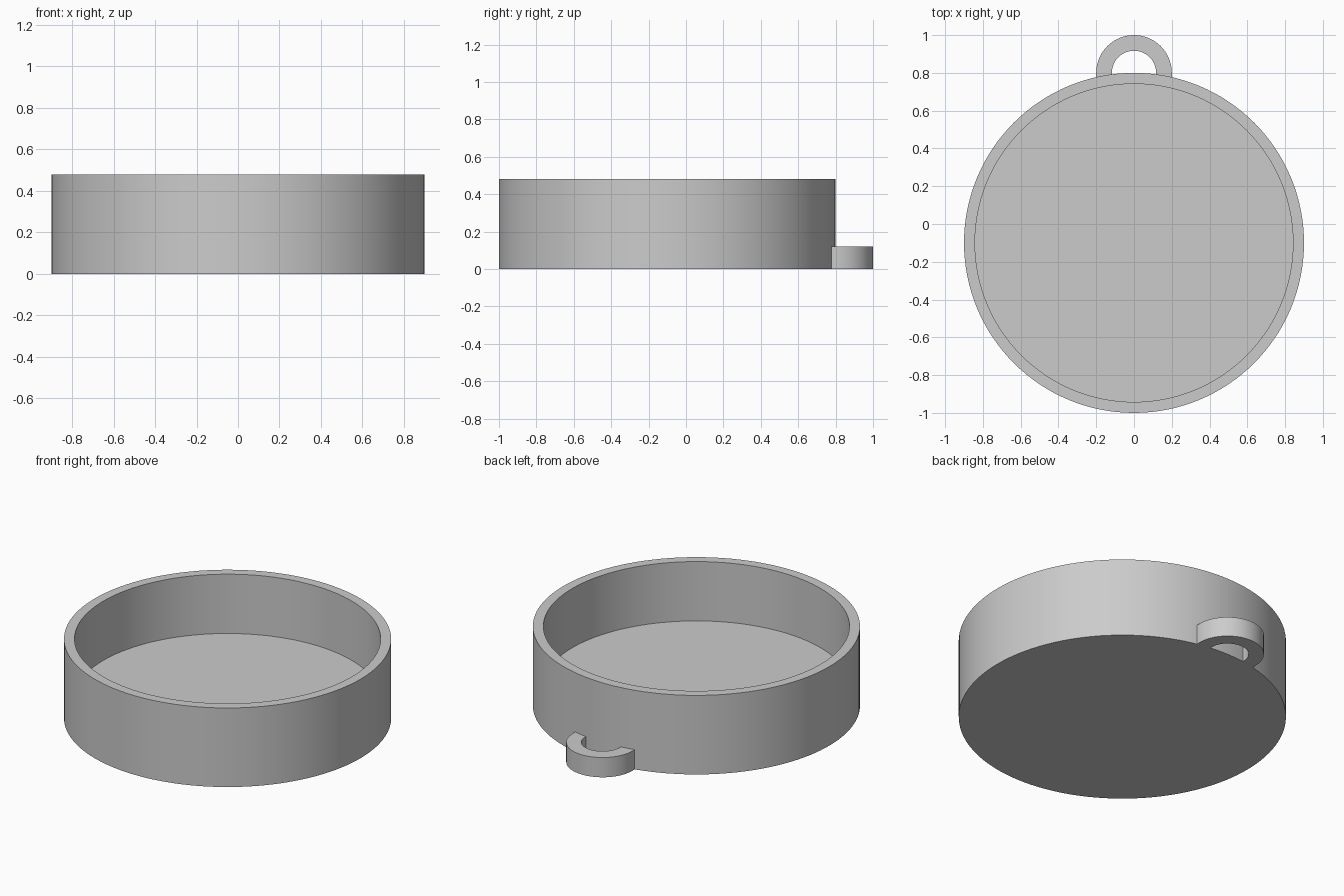
import bpy, bmesh
from math import sin, cos, pi, radians

cube = bpy.data.objects.get("Cube")
if cube:
    bpy.data.objects.remove(cube, do_unlink=True)

CENTRE_Y, OUTER, INNER = -0.1, 0.9, 0.842
HEIGHT, FLOOR = 0.48, 0.12
LOOP_Y, LOOP_OUT, LOOP_IN = 0.8, 0.2, 0.117

grey = bpy.data.materials.new("plain grey")
grey.use_nodes = True
colour = (0.6, 0.6, 0.6, 1)
grey.diffuse_color = colour
grey.node_tree.nodes["Principled BSDF"].inputs["Base Color"].default_value = colour


def make_object(name, bm):
    bmesh.ops.recalc_face_normals(bm, faces=bm.faces)
    mesh = bpy.data.meshes.new(name)
    bm.to_mesh(mesh)
    bm.free()
    mesh.materials.append(grey)
    obj = bpy.data.objects.new(name, mesh)
    bpy.context.collection.objects.link(obj)
    return obj


def extrude_outline(name, points, height):
    bm = bmesh.new()
    face = bm.faces.new([bm.verts.new((x, y, 0)) for x, y in points])
    top = bmesh.ops.extrude_face_region(bm, geom=[face])["geom"]
    verts = [v for v in top if isinstance(v, bmesh.types.BMVert)]
    bmesh.ops.translate(bm, verts=verts, vec=(0, 0, height))
    return make_object(name, bm)


def arc(radius, centre_y, turn, steps):
    return [(radius * cos(turn * i / steps), centre_y + radius * sin(turn * i / steps))
            for i in range(steps + 1)]


# Round dish: a disc whose top is inset to a rim and sunk to the floor
dish = extrude_outline("round_dish", arc(OUTER, CENTRE_Y, 2 * pi, 128)[:-1], HEIGHT)
bm = bmesh.new()
bm.from_mesh(dish.data)
top = max(bm.faces, key=lambda f: f.calc_center_median().z)
bmesh.ops.inset_region(bm, faces=[top], thickness=OUTER - INNER)
well = bmesh.ops.extrude_discrete_faces(bm, faces=[top])["faces"][0]
bmesh.ops.translate(bm, verts=well.verts, vec=(0, 0, FLOOR - HEIGHT))
bm.to_mesh(dish.data)
bm.free()

# Hanging loop: half ring with short legs that end inside the dish wall
leg_y = 0.755
outline = ([(LOOP_OUT, leg_y)] + arc(LOOP_OUT, LOOP_Y, pi, 40) + [(-LOOP_OUT, leg_y)]
           + [(-LOOP_IN, leg_y)] + arc(LOOP_IN, LOOP_Y, pi, 40)[::-1] + [(LOOP_IN, leg_y)])
loop = extrude_outline("hanging_loop", outline, FLOOR)

# Merge the loop into the dish
union = dish.modifiers.new("join_loop", "BOOLEAN")
union.operation = "UNION"
union.solver = "EXACT"
union.object = loop
bpy.ops.object.select_all(action="DESELECT")
dish.select_set(True)
bpy.context.view_layer.objects.active = dish
bpy.ops.object.modifier_apply(modifier=union.name)
bpy.data.objects.remove(loop, do_unlink=True)
dish.name = "dish_with_loop"
bpy.ops.object.shade_smooth_by_angle(angle=radians(30))
